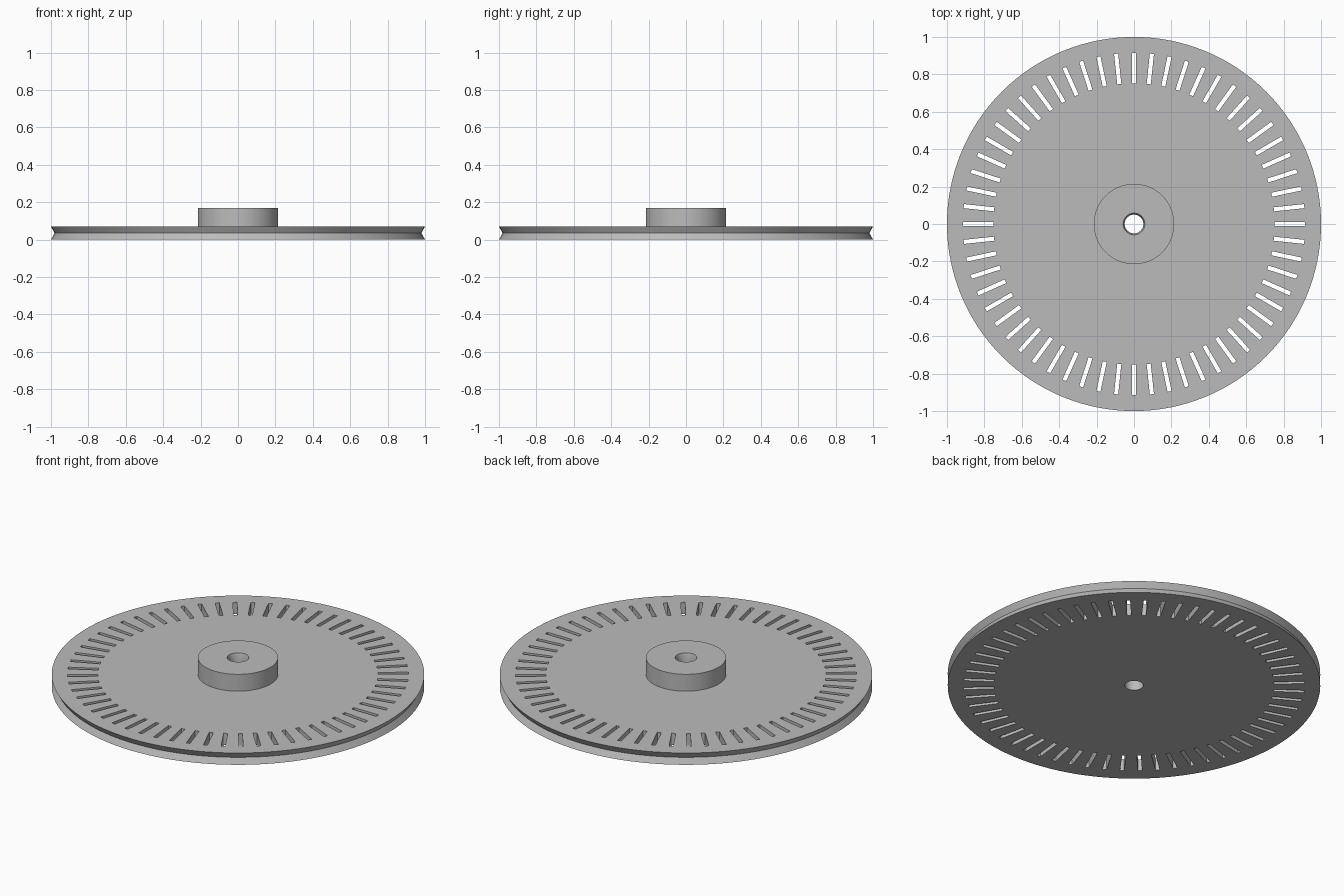
import bpy
import bmesh
from math import radians, tau
from mathutils import Matrix, Vector

SEGMENTS = 128
SLOTS = 60
THICK = 0.07
HUB_TOP = 0.17
BORE = 0.05

cube = bpy.data.objects.get("Cube")
if cube:
    bpy.data.objects.remove(cube, do_unlink=True)

grey = bpy.data.materials.new("plain_grey")
grey.use_nodes = True
colour = (0.5, 0.5, 0.5, 1.0)
grey.diffuse_color = colour
shader = next(n for n in grey.node_tree.nodes if n.type == "BSDF_PRINCIPLED")
shader.inputs["Base Color"].default_value = colour


def to_object(name, bm):
    bmesh.ops.recalc_face_normals(bm, faces=bm.faces)
    mesh = bpy.data.meshes.new(name)
    bm.to_mesh(mesh)
    bm.free()
    mesh.materials.append(grey)
    obj = bpy.data.objects.new(name, mesh)
    bpy.context.collection.objects.link(obj)
    return obj


def select(obj):
    bpy.ops.object.select_all(action="DESELECT")
    obj.select_set(True)
    bpy.context.view_layer.objects.active = obj


def lathe(name, profile):
    """Turn a closed (radius, height) outline around the z axis."""
    bm = bmesh.new()
    verts = [bm.verts.new((r, 0, z)) for r, z in profile]
    edges = [bm.edges.new((v, verts[i - 1])) for i, v in enumerate(verts)]
    bmesh.ops.spin(bm, geom=verts + edges, cent=(0, 0, 0), axis=(0, 0, 1),
                   angle=tau, steps=SEGMENTS)
    bmesh.ops.remove_doubles(bm, verts=bm.verts, dist=0.0001)
    return to_object(name, bm)


# Disc with a V-groove around its rim
disc = lathe("slotted_disc", [
    (BORE, 0), (1, 0), (0.98, THICK / 2), (1, THICK), (BORE, THICK)])

# Raised hub with a slightly flared bore
hub = lathe("hub", [
    (BORE, THICK), (0.215, THICK), (0.215, HUB_TOP),
    (0.058, HUB_TOP), (BORE, HUB_TOP - 0.03)])

# Ring of radial slots cut through the disc
bm = bmesh.new()
inner, outer, width = 0.752, 0.915, 0.022
slot = (Matrix.Translation(Vector(((inner + outer) / 2, 0, THICK / 2)))
        @ Matrix.Diagonal((outer - inner, width, THICK * 2, 1)))
for i in range(SLOTS):
    turn = Matrix.Rotation(tau * i / SLOTS, 4, "Z")
    bmesh.ops.create_cube(bm, size=1, matrix=turn @ slot)
cutter = to_object("slot_cutter", bm)
cutter.hide_render = True

cut = disc.modifiers.new("slots", "BOOLEAN")
cut.operation = "DIFFERENCE"
cut.solver = "EXACT"
cut.object = cutter
select(disc)
bpy.ops.object.modifier_apply(modifier=cut.name)
bpy.data.objects.remove(cutter, do_unlink=True)

# Smooth round walls, crisp edges
for obj in (disc, hub):
    select(obj)
    bpy.ops.object.shade_smooth_by_angle(angle=radians(20))
